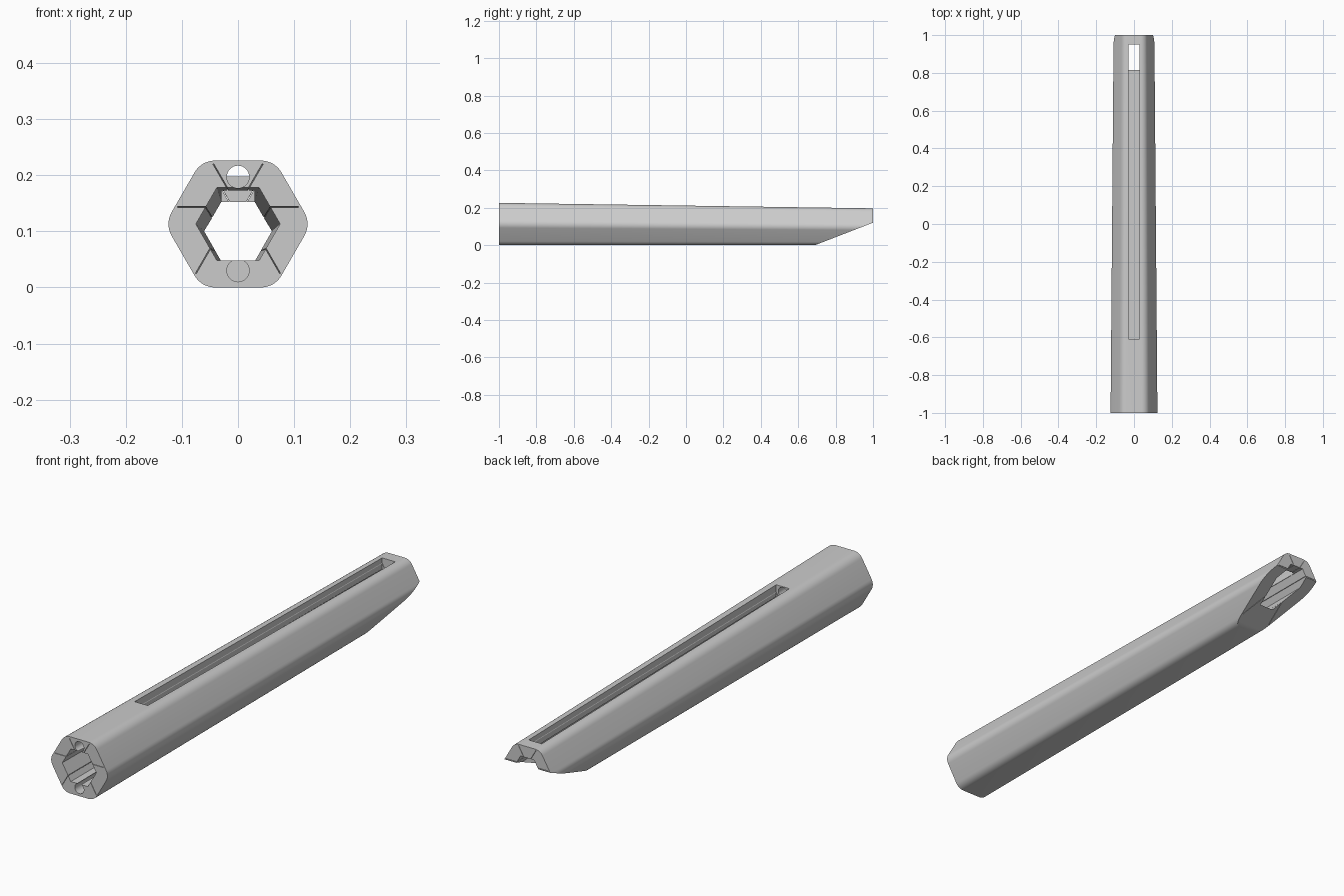
import bpy, bmesh, math
from mathutils import Vector

cube = bpy.data.objects.get("Cube")
if cube:
    bpy.data.objects.remove(cube)

grey = bpy.data.materials.new("plain grey")
grey.use_nodes = True
tone = (0.6, 0.6, 0.6, 1)
grey.diffuse_color = tone
grey.node_tree.nodes["Principled BSDF"].inputs["Base Color"].default_value = tone


def loft(name, section, y0, y1):
    """Solid between section(y0) and section(y1), each a list of (x, z)."""
    bm = bmesh.new()
    a, b = [[bm.verts.new((x, y, z)) for x, z in section(y)] for y in (y0, y1)]
    bm.faces.new(a)
    bm.faces.new(b[::-1])
    for i in range(len(a)):
        j = (i + 1) % len(a)
        bm.faces.new((a[i], b[i], b[j], a[j]))
    bmesh.ops.recalc_face_normals(bm, faces=bm.faces)
    mesh = bpy.data.meshes.new(name)
    bm.to_mesh(mesh)
    bm.free()
    mesh.materials.append(grey)
    ob = bpy.data.objects.new(name, mesh)
    bpy.context.collection.objects.link(ob)
    return ob


def taper(y):
    return 1 - 0.065 * (y + 1)


def polygon(x, z, radius, sides):
    return [(x + radius * math.cos(math.tau * i / sides),
             z + radius * math.sin(math.tau * i / sides)) for i in range(sides)]


def shell(y, apothem=0.113, fillet=0.042, steps=8):
    pts = []
    for i, (cx, cz) in enumerate(polygon(0, apothem, (apothem - fillet) / math.cos(math.pi / 6), 6)):
        for k in range(steps + 1):
            a = math.radians(60 * i - 30 + 60 * k / steps)
            pts.append((cx + fillet * math.cos(a), cz + fillet * math.sin(a)))
    return [(x * taper(y), z * taper(y)) for x, z in pts]


def bore(y):
    apothem = 0.065 - 0.0065 * (y + 1)
    return polygon(0, 0.048 + apothem, apothem / math.cos(math.pi / 6), 6)


def slit(p, q):
    p, q = Vector(p), Vector(q)
    side = (q - p).orthogonal().normalized() * 0.0008
    pts = [p + side, q + side, q - side, p - side]
    return lambda y: [tuple(v * taper(y)) for v in pts]


# Tapered hexagonal body with rounded corners
body = loft("hexagonal_body", shell, -1, 1)

# Slanted cut under the back end
bm = bmesh.new()
bm.from_mesh(body.data)
bmesh.ops.bisect_plane(bm, geom=bm.verts[:] + bm.edges[:] + bm.faces[:],
                       plane_co=(0, 0.69, 0), plane_no=(0, 0.12, -0.31), clear_outer=True)
bmesh.ops.holes_fill(bm, edges=[e for e in bm.edges if e.is_boundary])
bmesh.ops.recalc_face_normals(bm, faces=bm.faces)
bm.to_mesh(body.data)
bm.free()

# Bore, top slot and the two round holes in the front
cutters = [
    loft("bore_cutter", bore, -1.05, 1.05),
    loft("slot_cutter", lambda y: [(-0.029, 0.11), (0.029, 0.11), (0.029, 0.3), (-0.029, 0.3)], -0.61, 0.95),
    loft("upper_hole_cutter", lambda y: polygon(0, 0.197, 0.02, 32), -1.05, -0.6),
    loft("lower_hole_cutter", lambda y: polygon(0, 0.03, 0.02, 32), -1.05, -0.61),
]

# Thin slits inside the walls, mirrored left and right
for s in (-1, 1):
    for p, q in (((0.044, 0.22), (0.004, 0.151)),
                 ((0.108, 0.143), (0.05, 0.143)),
                 ((0.075, 0.025), (0.045, 0.077))):
        cutters.append(loft("slit_cutter", slit((s * p[0], p[1]), (s * q[0], q[1])), -1.05, 1.05))

bpy.context.view_layer.objects.active = body
for cutter in cutters:
    cutter.hide_render = True
    mod = body.modifiers.new("cut", 'BOOLEAN')
    mod.operation = 'DIFFERENCE'
    mod.solver = 'EXACT'
    mod.object = cutter
    bpy.ops.object.modifier_apply(modifier=mod.name)
    bpy.data.objects.remove(cutter)

# Smooth rounded corners, sharp cut edges
bpy.ops.object.select_all(action='DESELECT')
body.select_set(True)
bpy.ops.object.shade_smooth_by_angle(angle=math.radians(25))
